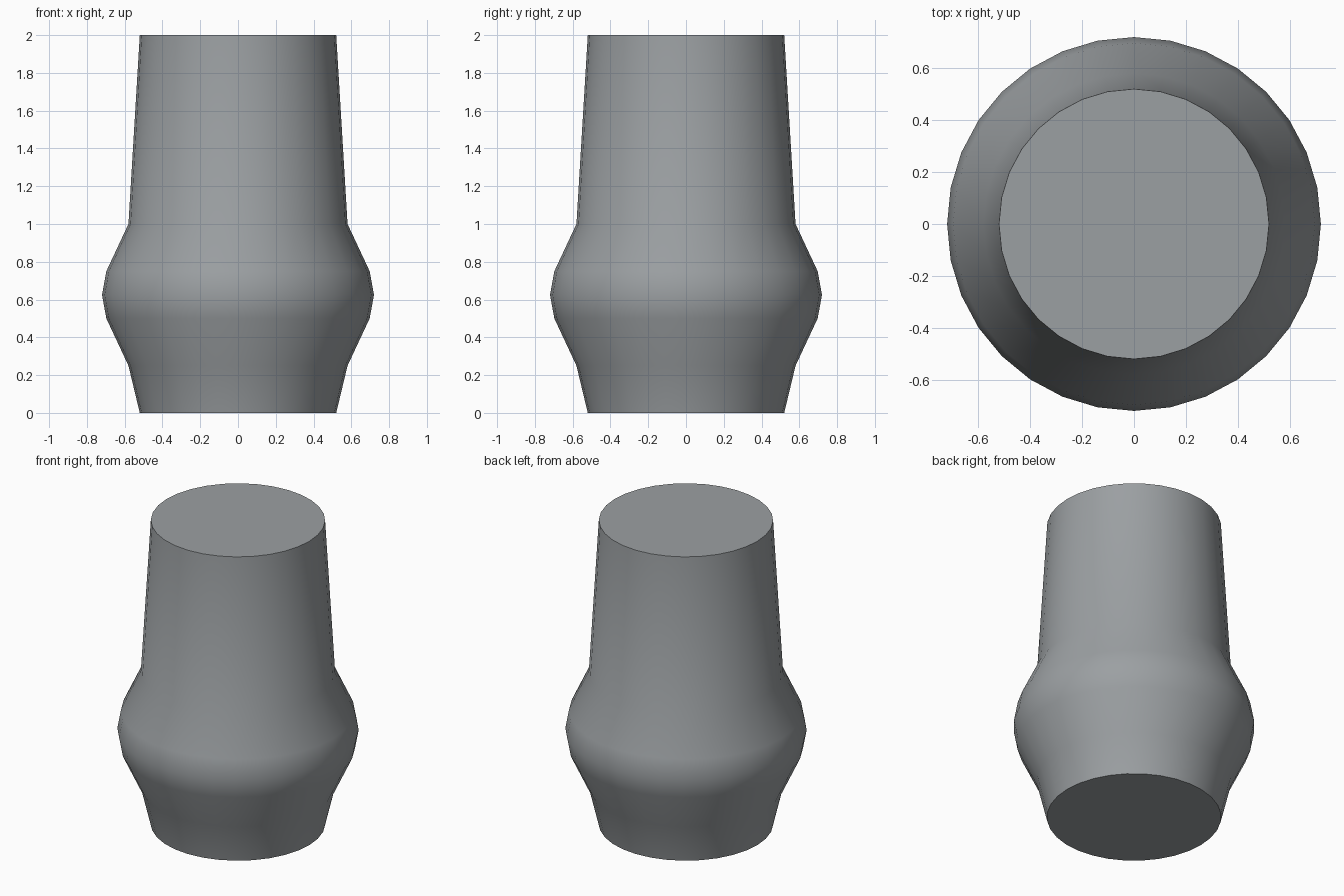
import bpy, bmesh, math

if "Cube" in bpy.data.objects:
    bpy.data.objects.remove(bpy.data.objects["Cube"])

SIDES = 32
# (radius, height) from base to top
PROFILE = [(0.52, 0.0), (0.58, 0.25), (0.697, 0.5), (0.72, 0.625),
           (0.697, 0.75), (0.58, 1.0), (0.52, 2.0)]

# Bulged column body: rings joined by quads, with flat caps
bm = bmesh.new()
rings = []
for r, z in PROFILE:
    rings.append([bm.verts.new((r * math.cos(2 * math.pi * i / SIDES),
                                r * math.sin(2 * math.pi * i / SIDES), z))
                  for i in range(SIDES)])
for lower, upper in zip(rings, rings[1:]):
    for i in range(SIDES):
        j = (i + 1) % SIDES
        bm.faces.new((lower[i], lower[j], upper[j], upper[i]))
bm.faces.new(rings[0][::-1])
bm.faces.new(rings[-1])

mesh = bpy.data.meshes.new("bulged_column")
bm.to_mesh(mesh)
bm.free()
column = bpy.data.objects.new("bulged_column", mesh)
bpy.context.collection.objects.link(column)

# Single grey colour
grey = bpy.data.materials.new("steel_grey")
grey.diffuse_color = (0.33, 0.35, 0.363, 1.0)
grey.use_nodes = True
grey.node_tree.nodes["Principled BSDF"].inputs["Base Color"].default_value = grey.diffuse_color
mesh.materials.append(grey)

# Smooth sides, sharp cap rims
bpy.context.view_layer.objects.active = column
column.select_set(True)
bpy.ops.object.shade_smooth_by_angle(angle=math.radians(35))
